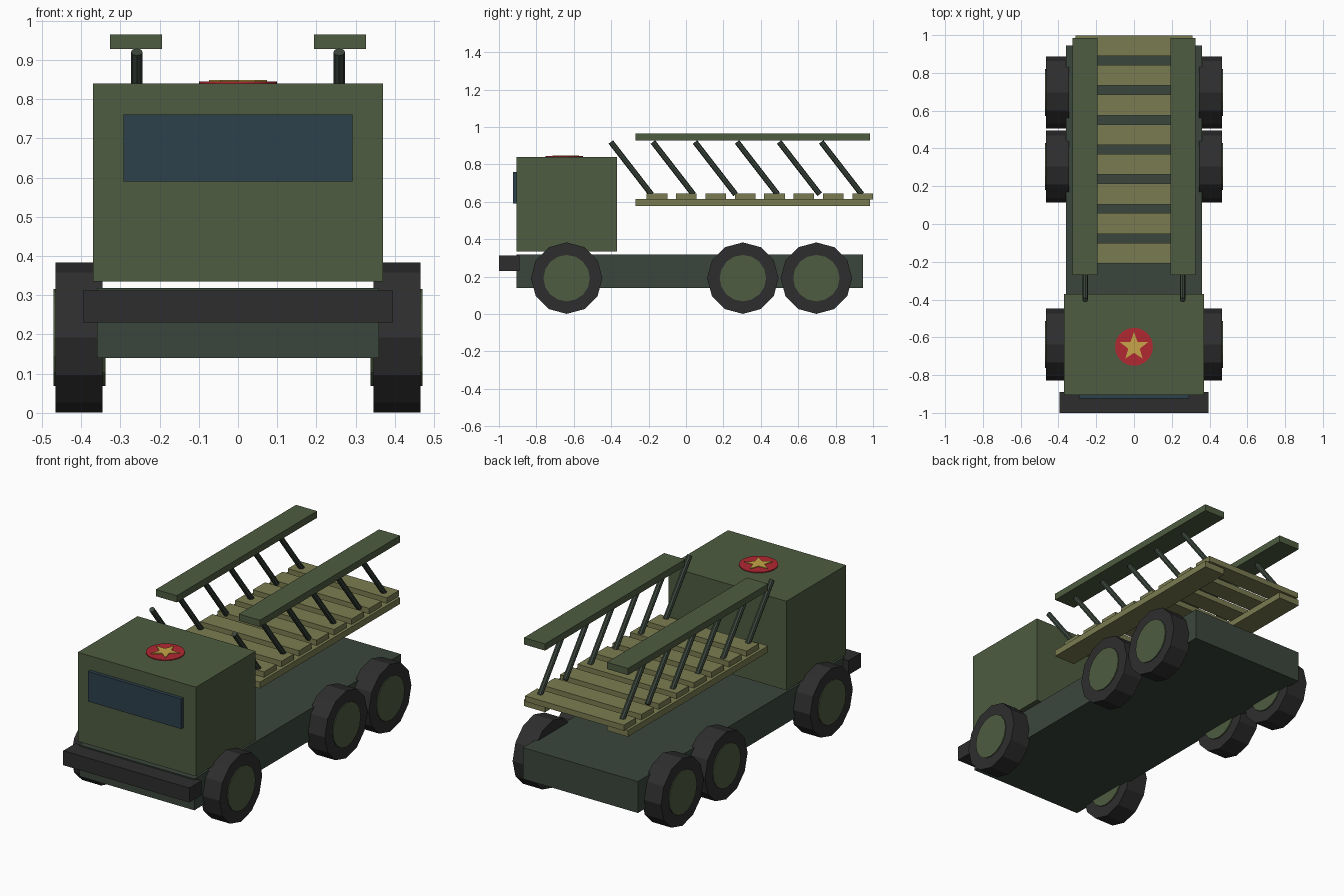
import bpy, bmesh, math
from mathutils import Vector, Matrix

if "Cube" in bpy.data.objects:
    bpy.data.objects.remove(bpy.data.objects["Cube"], do_unlink=True)


def material(name, rgb):
    m = bpy.data.materials.new(name)
    m.use_nodes = True
    m.diffuse_color = (*rgb, 1)
    m.node_tree.nodes["Principled BSDF"].inputs["Base Color"].default_value = (*rgb, 1)
    return m


GREEN = material("army green", (0.076, 0.107, 0.051))
DARK = material("dark green", (0.044, 0.062, 0.046))
OLIVE = material("olive", (0.195, 0.202, 0.082))
RUBBER = material("black rubber", (0.027, 0.027, 0.028))
GLASS = material("dark blue glass", (0.027, 0.052, 0.072))
RED = material("red", (0.445, 0.021, 0.032))
GOLD = material("gold", (0.578, 0.376, 0.065))


def finish(name, bm, mat):
    bmesh.ops.recalc_face_normals(bm, faces=bm.faces)
    mesh = bpy.data.meshes.new(name)
    bm.to_mesh(mesh)
    bm.free()
    mesh.materials.append(mat)
    obj = bpy.data.objects.new(name, mesh)
    bpy.context.collection.objects.link(obj)
    return obj


def box(name, x, y, z, mat):
    """Box spanning the (low, high) range on each axis."""
    bm = bmesh.new()
    size = [b - a for a, b in (x, y, z)]
    mid = [(a + b) / 2 for a, b in (x, y, z)]
    bmesh.ops.create_cube(bm, matrix=Matrix.Translation(mid) @ Matrix.Diagonal((*size, 1)))
    return finish(name, bm, mat)


def rod(name, start, end, radius, sides, mat):
    """Flat-sided cylinder between two points."""
    start, end = Vector(start), Vector(end)
    axis = end - start
    turn = axis.to_track_quat('Z', 'Y').to_matrix().to_4x4()
    bm = bmesh.new()
    bmesh.ops.create_cone(bm, cap_ends=True, segments=sides, radius1=radius, radius2=radius,
                          depth=axis.length, matrix=Matrix.Translation((start + end) / 2) @ turn)
    return finish(name, bm, mat)


# Body
box("chassis", (-0.36, 0.36), (-0.905, 0.945), (0.14, 0.318), DARK)
box("cab", (-0.37, 0.37), (-0.905, -0.37), (0.335, 0.84), GREEN)
box("windscreen", (-0.292, 0.292), (-0.925, -0.9), (0.59, 0.76), GLASS)
box("front_bumper", (-0.395, 0.395), (-1.0, -0.89), (0.23, 0.312), RUBBER)

# Roof badge: disc with a five-pointed star plate
rod("roof_disc", (0, -0.65, 0.838), (0, -0.65, 0.845), 0.1, 32, RED)
bm = bmesh.new()
points = []
for i in range(10):
    r = 0.032 if i % 2 else 0.078
    a = math.pi / 2 + i * math.pi / 5
    points.append(bm.verts.new((r * math.cos(a), -0.65 + r * math.sin(a), 0.844)))
face = bm.faces.new(points)
top = bmesh.ops.extrude_face_region(bm, geom=[face])["geom"]
bmesh.ops.translate(bm, vec=(0, 0, 0.005), verts=[v for v in top if isinstance(v, bmesh.types.BMVert)])
finish("roof_star", bm, GOLD)

# Slats across the launch bed
for i in range(8):
    y = -0.155 + i * 0.157
    box(f"bed_slat_{i + 1}", (-0.31, 0.31), (y - 0.055, y + 0.055), (0.613, 0.645), OLIVE)

for side, s in (("left", 1), ("right", -1)):
    # Wheels with hubs
    for place, y in (("front", -0.638), ("middle", 0.304), ("rear", 0.697)):
        rod(f"{place}_{side}_tyre", (s * 0.345, y, 0.192), (s * 0.465, y, 0.192), 0.191, 12, RUBBER)
        rod(f"{place}_{side}_hub", (s * 0.338, y, 0.192), (s * 0.47, y, 0.192), 0.124, 16, GREEN)

    # Bed rail, upper launch beam and slanted struts
    span = sorted((s * 0.194, s * 0.326))
    box(f"{side}_bed_rail", span, (-0.27, 0.985), (0.578, 0.614), OLIVE)
    box(f"{side}_launch_beam", span, (-0.27, 0.985), (0.927, 0.965), GREEN)
    for i in range(6):
        y = i * 0.225
        rod(f"{side}_strut_{i + 1}", (s * 0.258, y - 0.185, 0.64), (s * 0.258, y - 0.402, 0.92),
            0.015, 8, DARK)
